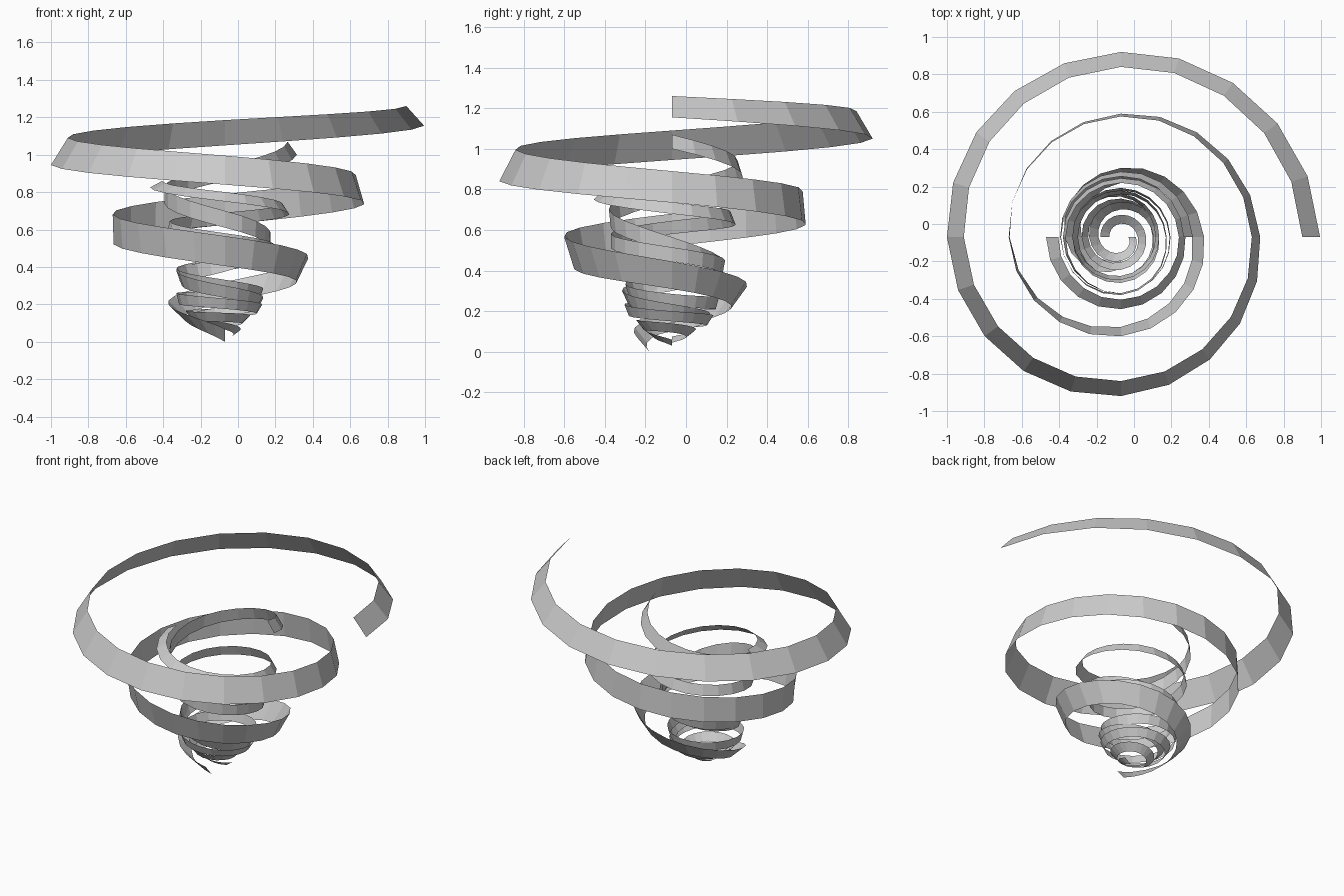
import bpy, bmesh, math

CX, CY = -0.07, -0.07   # spiral axis
SEG = 10                # faces per half turn


def hermite(keys, t):
    """Smoothly interpolate rows (t, values...) at parameter t."""
    i = 0
    while i < len(keys) - 2 and t > keys[i + 1][0]:
        i += 1
    a, b = keys[i], keys[i + 1]
    p, n = keys[max(i - 1, 0)], keys[min(i + 2, len(keys) - 1)]
    h = b[0] - a[0]
    u = (t - a[0]) / h
    out = []
    for k in range(1, len(a)):
        ma = (b[k] - p[k]) / (b[0] - p[0]) * h
        mb = (n[k] - a[k]) / (n[0] - a[0]) * h
        out.append((2*u**3 - 3*u**2 + 1) * a[k] + (u**3 - 2*u**2 + u) * ma
                   + (3*u**2 - 2*u**3) * b[k] + (u**3 - u**2) * mb)
    return out


def ribbon(name, keys):
    """Spiral band; keys = (half turns, upper radius, upper z, lower radius, lower z)."""
    bm = bmesh.new()
    t0, t1 = keys[0][0], keys[-1][0]
    steps = round((t1 - t0) * SEG)
    prev = None
    for s in range(steps + 1):
        t = t0 + (t1 - t0) * s / steps
        ru, zu, rl, zl = hermite(keys, t)
        c, d = math.cos(t * math.pi), math.sin(t * math.pi)
        cur = (bm.verts.new((CX + ru * c, CY + ru * d, zu)),
               bm.verts.new((CX + rl * c, CY + rl * d, zl)))
        if prev:
            bm.faces.new((prev[0], prev[1], cur[1], cur[0]))
        prev = cur
    me = bpy.data.meshes.new(name)
    bm.to_mesh(me)
    bm.free()
    ob = bpy.data.objects.new(name, me)
    bpy.context.collection.objects.link(ob)


# Large outer ribbon
ribbon("outer_ribbon", [
    (0.0, 0.97, 1.26, 1.065, 1.155), (0.5, 0.91, 1.185, 0.99, 1.05),
    (1.0, 0.84, 1.09, 0.93, 0.945), (1.5, 0.77, 0.995, 0.85, 0.84),
    (2.0, 0.70, 0.89, 0.745, 0.735), (2.5, 0.645, 0.79, 0.66, 0.625),
    (3.0, 0.60, 0.68, 0.595, 0.52), (3.5, 0.53, 0.565, 0.48, 0.405),
    (4.0, 0.445, 0.445, 0.38, 0.31), (4.5, 0.37, 0.32, 0.29, 0.21),
    (5.0, 0.30, 0.195, 0.21, 0.11), (5.5, 0.17, 0.07, 0.11, 0.0)])

# Steep inner ribbon
ribbon("steep_inner_ribbon", [
    (0.0, 0.335, 1.07, 0.385, 1.00), (0.5, 0.325, 0.94, 0.35, 0.86),
    (1.0, 0.32, 0.83, 0.325, 0.74), (1.5, 0.31, 0.70, 0.30, 0.61),
    (2.0, 0.245, 0.565, 0.24, 0.49), (2.5, 0.25, 0.45, 0.23, 0.375),
    (3.0, 0.26, 0.38, 0.23, 0.30), (3.5, 0.245, 0.30, 0.215, 0.235),
    (4.0, 0.205, 0.235, 0.175, 0.175), (5.0, 0.17, 0.145, 0.12, 0.10),
    (6.0, 0.08, 0.06, 0.04, 0.03)])

# Shallow inner ribbon
ribbon("shallow_inner_ribbon", [
    (1.0, 0.335, 0.86, 0.40, 0.825), (1.5, 0.335, 0.80, 0.385, 0.75),
    (2.0, 0.31, 0.735, 0.345, 0.68), (2.5, 0.29, 0.69, 0.315, 0.625),
    (3.0, 0.295, 0.645, 0.31, 0.58), (3.5, 0.30, 0.58, 0.30, 0.51),
    (4.0, 0.265, 0.515, 0.26, 0.445), (5.0, 0.26, 0.39, 0.24, 0.32),
    (6.0, 0.205, 0.285, 0.185, 0.225), (7.0, 0.26, 0.26, 0.245, 0.20),
    (8.0, 0.20, 0.20, 0.17, 0.15), (9.0, 0.21, 0.165, 0.175, 0.115),
    (10.0, 0.135, 0.14, 0.09, 0.095), (11.0, 0.11, 0.075, 0.06, 0.045)])
